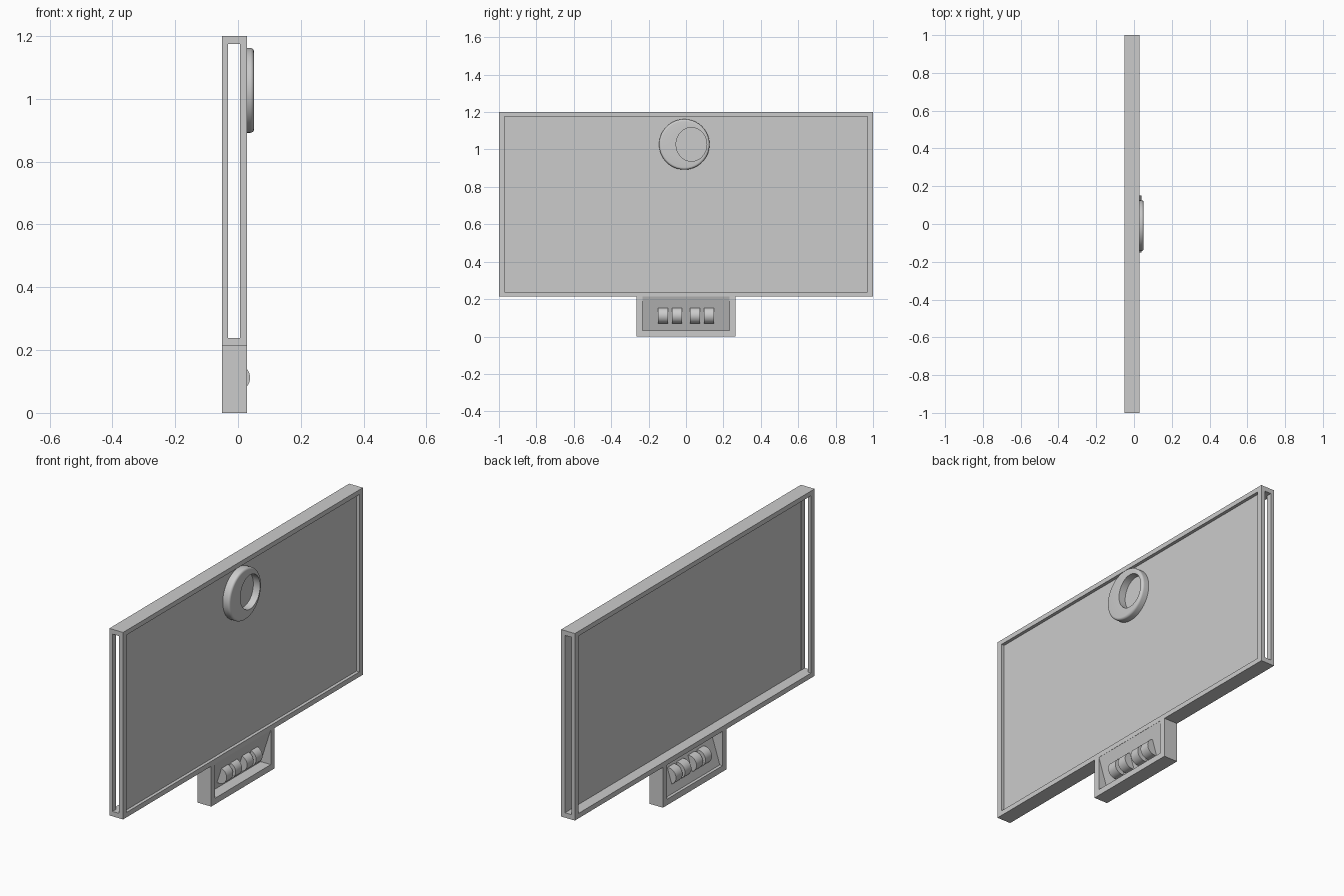
import bpy, bmesh, math

if "Cube" in bpy.data.objects:
    bpy.data.objects.remove(bpy.data.objects["Cube"])

BACK, FRONT = -0.051, 0.029


def mesh_object(name, verts, faces, smooth=False):
    me = bpy.data.meshes.new(name)
    me.from_pydata(verts, [], faces)
    bm = bmesh.new()
    bm.from_mesh(me)
    bmesh.ops.recalc_face_normals(bm, faces=bm.faces)
    bm.to_mesh(me)
    bm.free()
    ob = bpy.data.objects.new(name, me)
    bpy.context.collection.objects.link(ob)
    if smooth:
        bpy.context.view_layer.objects.active = ob
        ob.select_set(True)
        bpy.ops.object.shade_smooth_by_angle(angle=math.radians(35))
        ob.select_set(False)
    return ob


def extrude_y(name, profile, y0, y1, smooth=False):
    """Closed x-z profile swept from y0 to y1."""
    n = len(profile)
    verts = [(x, y, z) for y in (y0, y1) for x, z in profile]
    faces = [(i, (i + 1) % n, n + (i + 1) % n, n + i) for i in range(n)]
    faces += [tuple(range(n)), tuple(range(n, 2 * n))]
    return mesh_object(name, verts, faces, smooth)


def box(name, x0, x1, y0, y1, z0, z1):
    return extrude_y(name, [(x0, z0), (x1, z0), (x1, z1), (x0, z1)], y0, y1)


# Screen frame: full-depth rails, separate front and back posts
box("top_rail", BACK, FRONT, -1, 1, 1.175, 1.2)
box("bottom_rail", BACK, FRONT, -1, 1, 0.213, 0.239)
for side, a, b in (("left", -1, -0.97), ("right", 0.97, 1)):
    box(side + "_front_post", 0.006, FRONT, a, b, 0.239, 1.175)
    box(side + "_back_post", BACK, -0.032, a, b, 0.239, 1.175)

# Sheet recessed in the front half of the frame
box("screen_sheet", 0.007, 0.012, -0.97, 0.97, 0.239, 1.175)

# Lower housing, open at front and back
for side, a, b in (("left", -0.265, -0.232), ("right", 0.232, 0.265)):
    box(side + "_housing_wall", BACK, FRONT, a, b, 0, 0.213)
box("housing_floor", BACK, FRONT, -0.232, 0.232, 0, 0.032)

# Sloped panel carrying the rollers
extrude_y("sloped_panel", [(-0.035, 0.032), (-0.030, 0.032), (0.028, 0.213), (0.023, 0.213)],
          -0.232, 0.232)

# Four number rollers
R, N = 0.0425, 48
circle = [(-0.004 + R * math.cos(2 * math.pi * i / N),
           0.112 + R * math.sin(2 * math.pi * i / N)) for i in range(N)]
for k, y in enumerate((-0.123, -0.048, 0.048, 0.123)):
    extrude_y(f"roller_{k + 1}", circle, y - 0.027, y + 0.027, smooth=True)

# Round emblem disc with a rounded rim and an off-centre oval hole
# loops: centre y, radius y, radius z, x
CY, CZ, SEG = -0.009, 1.027, 64
loops = [(CY, 0.135, 0.135, 0.012)]
for i in range(6):
    t = math.pi / 2 * i / 5
    r = 0.123 + 0.012 * math.cos(t)
    loops.append((CY, r, r, 0.039 + 0.012 * math.sin(t)))
loops += [(0.029, 0.082, 0.09, 0.051), (0.029, 0.082, 0.09, 0.012)]
verts = [(x, cy + ry * math.cos(2 * math.pi * i / SEG), CZ + rz * math.sin(2 * math.pi * i / SEG))
         for cy, ry, rz, x in loops for i in range(SEG)]
L = len(loops)
faces = [(a * SEG + i, a * SEG + (i + 1) % SEG,
          ((a + 1) % L) * SEG + (i + 1) % SEG, ((a + 1) % L) * SEG + i)
         for a in range(L) for i in range(SEG)]
mesh_object("ring_disc", verts, faces, smooth=True)
